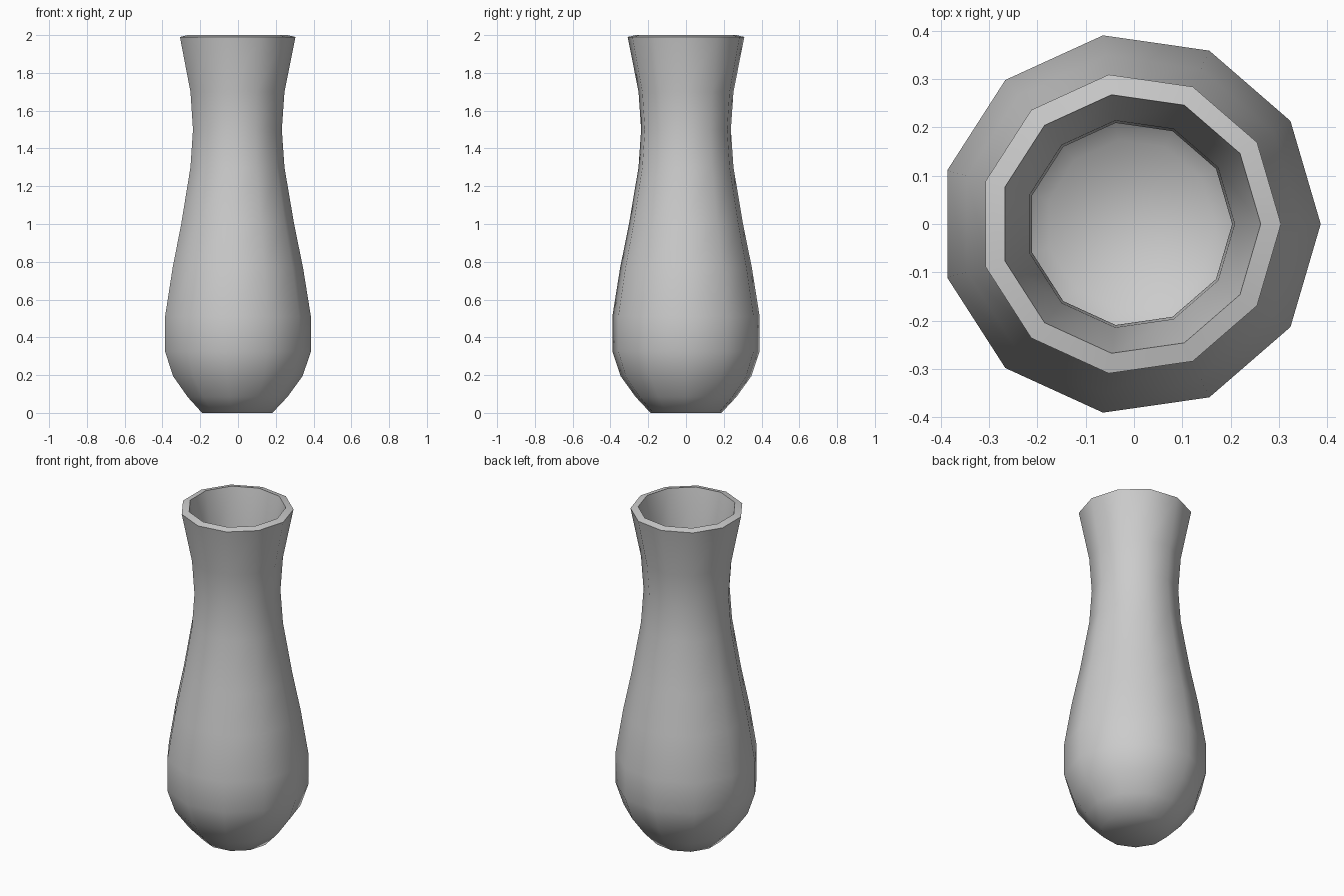
import bpy, bmesh, math

if "Cube" in bpy.data.objects:
    bpy.data.objects.remove(bpy.data.objects["Cube"])

SIDES = 11
CX = -0.008  # eleven-sided ring centred by its bounding box

# Outer wall from base to lip, then inner wall back down to the floor (radius, z)
outer = [(0.19, 0.0), (0.27, 0.085), (0.35, 0.195), (0.394, 0.325), (0.394, 0.51),
         (0.352, 0.77), (0.305, 1.0), (0.254, 1.3), (0.24, 1.5), (0.254, 1.7), (0.312, 1.99)]
inner = [(0.27, 2.0), (0.216, 1.7), (0.211, 1.5), (0.22, 1.3), (0.267, 1.0),
         (0.314, 0.76), (0.354, 0.5), (0.354, 0.335), (0.317, 0.22), (0.245, 0.12), (0.175, 0.04)]

bm = bmesh.new()
rings = []
for r, z in outer + inner:
    angles = [math.tau * i / SIDES for i in range(SIDES)]
    rings.append([bm.verts.new((CX + r * math.cos(a), r * math.sin(a), z)) for a in angles])

# Walls and rim
for low, high in zip(rings, rings[1:]):
    for i in range(SIDES):
        j = (i + 1) % SIDES
        bm.faces.new((low[i], low[j], high[j], high[i]))

# Underside and inner floor
bm.faces.new(rings[0][::-1])
bm.faces.new(rings[-1])
bmesh.ops.recalc_face_normals(bm, faces=bm.faces)

mesh = bpy.data.meshes.new("vase")
bm.to_mesh(mesh)
bm.free()
vase = bpy.data.objects.new("vase", mesh)
bpy.context.collection.objects.link(vase)

# Smooth body with a crisp rim
bpy.context.view_layer.objects.active = vase
vase.select_set(True)
bpy.ops.object.shade_smooth_by_angle(angle=math.radians(60))
